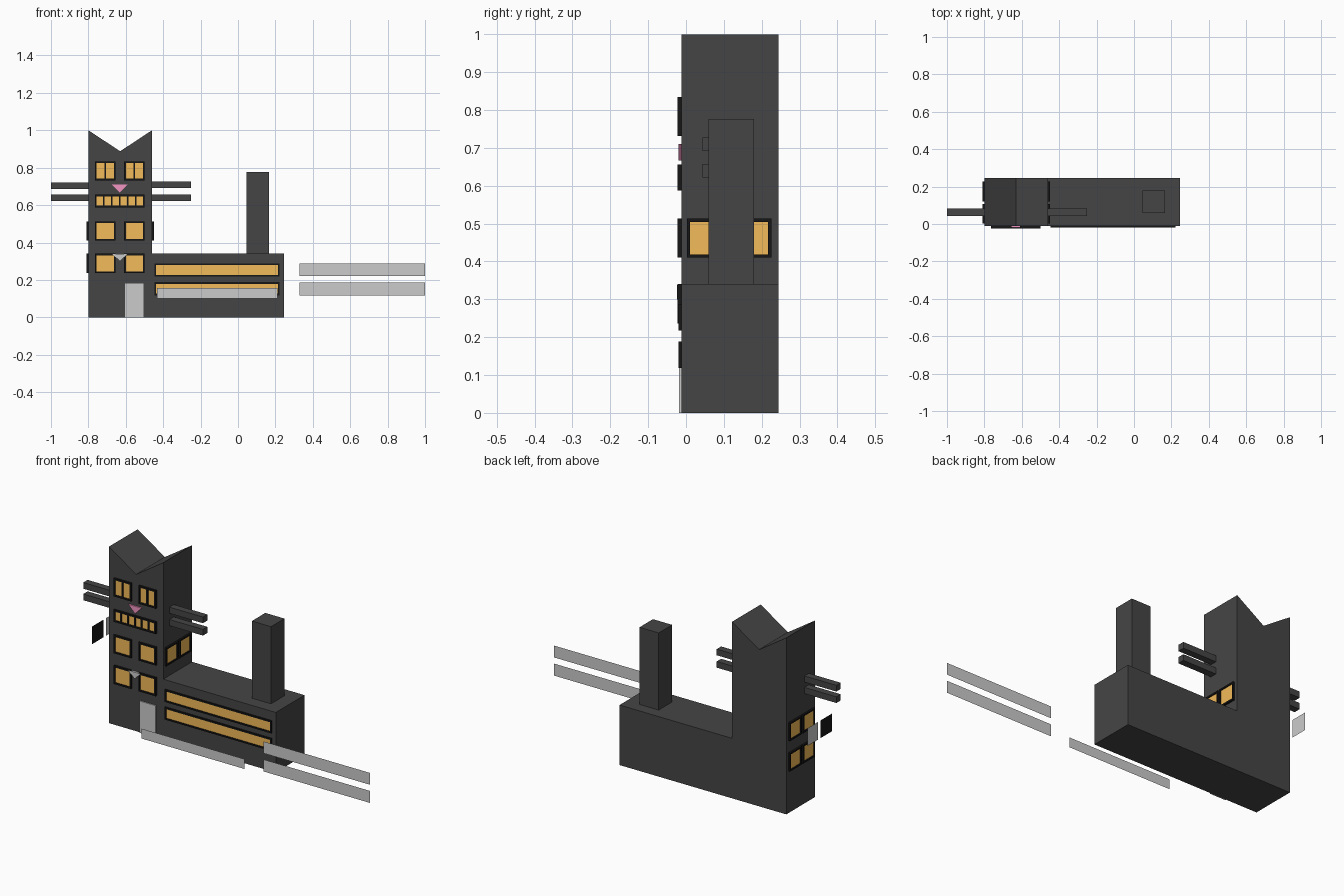
import bpy, bmesh
from mathutils import Vector

if "Cube" in bpy.data.objects:
    bpy.data.objects.remove(bpy.data.objects["Cube"])

FRONT, BACK = -0.012, 0.245      # wall planes of the building
LEFT, RIGHT = -0.80, -0.46       # tower side walls
FAR = -0.245                     # plane of the detached front panels


def material(name, rgb):
    m = bpy.data.materials.new(name)
    m.diffuse_color = (*rgb, 1)
    m.use_nodes = True
    m.node_tree.nodes["Principled BSDF"].inputs["Base Color"].default_value = m.diffuse_color
    return m


WALL = material("dark_wall", (0.06, 0.06, 0.06))
FRAME = material("black_frame", (0.008, 0.008, 0.008))
GOLD = material("lit_glass", (0.9, 0.5, 0.1))
PINK = material("pink", (0.9, 0.3, 0.55))


def finish(name, bm, mat=None):
    bmesh.ops.recalc_face_normals(bm, faces=bm.faces)
    me = bpy.data.meshes.new(name)
    bm.to_mesh(me)
    bm.free()
    ob = bpy.data.objects.new(name, me)
    bpy.context.collection.objects.link(ob)
    if mat:
        me.materials.append(mat)
    return ob


def add_box(bm, a, b):
    a, b = Vector(a), Vector(b)
    r = bmesh.ops.create_cube(bm, size=1)
    for v in r["verts"]:
        v.co = Vector([(p + q) / 2 + c * abs(q - p) for p, q, c in zip(a, b, v.co)])


def box(name, a, b, mat=None):
    bm = bmesh.new()
    add_box(bm, a, b)
    return finish(name, bm, mat)


def polygon(name, pts, mat=None):
    bm = bmesh.new()
    bm.faces.new([bm.verts.new(p) for p in pts])
    me = bpy.data.meshes.new(name)
    bm.to_mesh(me)
    bm.free()
    ob = bpy.data.objects.new(name, me)
    bpy.context.collection.objects.link(ob)
    if mat:
        me.materials.append(mat)
    return ob


def prism(name, outline, y0, y1, mat=None):
    bm = bmesh.new()
    f = bm.faces.new([bm.verts.new((x, y0, z)) for x, z in outline])
    r = bmesh.ops.extrude_face_region(bm, geom=[f])
    for v in r["geom"]:
        if isinstance(v, bmesh.types.BMVert):
            v.co.y = y1
    return finish(name, bm, mat)


# wall coordinates (along wall, outwards, up) to world
def on_front(u, d, z):
    return (u, FRONT - d, z)


def on_left(u, d, z):
    return (LEFT - d, u, z)


def on_right(u, d, z):
    return (RIGHT + d, u, z)


def window(name, wall, u0, u1, z0, z1, panes=1, depth=0.011, rim=0.009):
    """Raised frame with mullions around recessed lit glass."""
    bm = bmesh.new()
    for za, zb in ((z0, z0 + rim), (z1 - rim, z1)):
        add_box(bm, wall(u0, 0, za), wall(u1, depth, zb))
    step = (u1 - u0 - rim) / panes
    for i in range(panes + 1):
        u = u0 + i * step
        add_box(bm, wall(u, 0, z0 + rim), wall(u + rim, depth, z1 - rim))
    finish(name + "_frame", bm, FRAME)
    box(name + "_glass", wall(u0 + rim, 0, z0 + rim),
        wall(u1 - rim, depth * 0.5, z1 - rim), GOLD)


# building: notched tower and low wing as one profile
prism("building", [(LEFT, 0), (0.245, 0), (0.245, 0.34), (RIGHT, 0.34),
                   (RIGHT, 1.0), (-0.63, 0.888), (LEFT, 1.0)], FRONT, BACK, WALL)

# chimney on the wing
box("chimney", (0.045, 0.06, 0.33), (0.165, 0.18, 0.777), WALL)

# beams sticking out of the tower sides
for i, (x0, x1, z) in enumerate([(-1.0, LEFT, 0.687), (-1.0, LEFT, 0.622),
                                 (RIGHT, -0.25, 0.692), (RIGHT, -0.25, 0.622)]):
    box(f"beam_{i}", (x0, 0.043, z), (x1, 0.082, z + 0.035), WALL)

# tower front windows
for side, (u0, u1) in {"left": (-0.765, -0.655), "right": (-0.609, -0.5)}.items():
    window(f"top_window_{side}", on_front, u0, u1, 0.732, 0.834, 2)
    window(f"middle_window_{side}", on_front, u0, u1, 0.41, 0.513)
    window(f"lower_window_{side}", on_front, u0, u1, 0.236, 0.34)
window("row_window", on_front, -0.765, -0.5, 0.588, 0.656, 6)

# tower side windows
for i, (u0, u1) in enumerate([(0.002, 0.108), (0.12, 0.226)]):
    window(f"left_upper_window_{i}", on_left, u0, u1, 0.41, 0.513)
    window(f"left_lower_window_{i}", on_left, u0, u1, 0.238, 0.342)
    window(f"right_window_{i}", on_right, u0, u1, 0.41, 0.513)

# long strip windows on the wing
for i, z in enumerate((0.218, 0.118)):
    window(f"strip_window_{i}", on_front, -0.447, 0.222, z, z + 0.07, depth=0.008)

# door and triangular ornaments
box("door", (-0.604, -0.018, 0), (-0.504, FRONT, 0.18))
prism("pink_triangle", [(-0.674, 0.71), (-0.632, 0.667), (-0.59, 0.71)], -0.020, FRONT, PINK)
prism("grey_triangle", [(-0.671, 0.338), (-0.632, 0.3), (-0.594, 0.338)], -0.024, FRONT)

# detached flat panels in front
for i, (x0, x1, z0, z1) in enumerate([(0.33, 1.0, 0.221, 0.288), (0.33, 1.0, 0.118, 0.186),
                                      (-0.434, 0.211, 0.1, 0.156)]):
    polygon(f"front_panel_{i}", [(x0, FAR, z0), (x1, FAR, z0), (x1, FAR, z1), (x0, FAR, z1)])

# detached flat panels off the left wall
for name, y0, y1, mat in (("side_panel_dark", 0.004, 0.106, FRAME),
                          ("side_panel_grey", 0.127, 0.222, None)):
    polygon(name, [(-0.917, y1, 0.41), (-0.917, y0, 0.41),
                   (-0.917, y0, 0.51), (-0.917, y1, 0.51)], mat)
